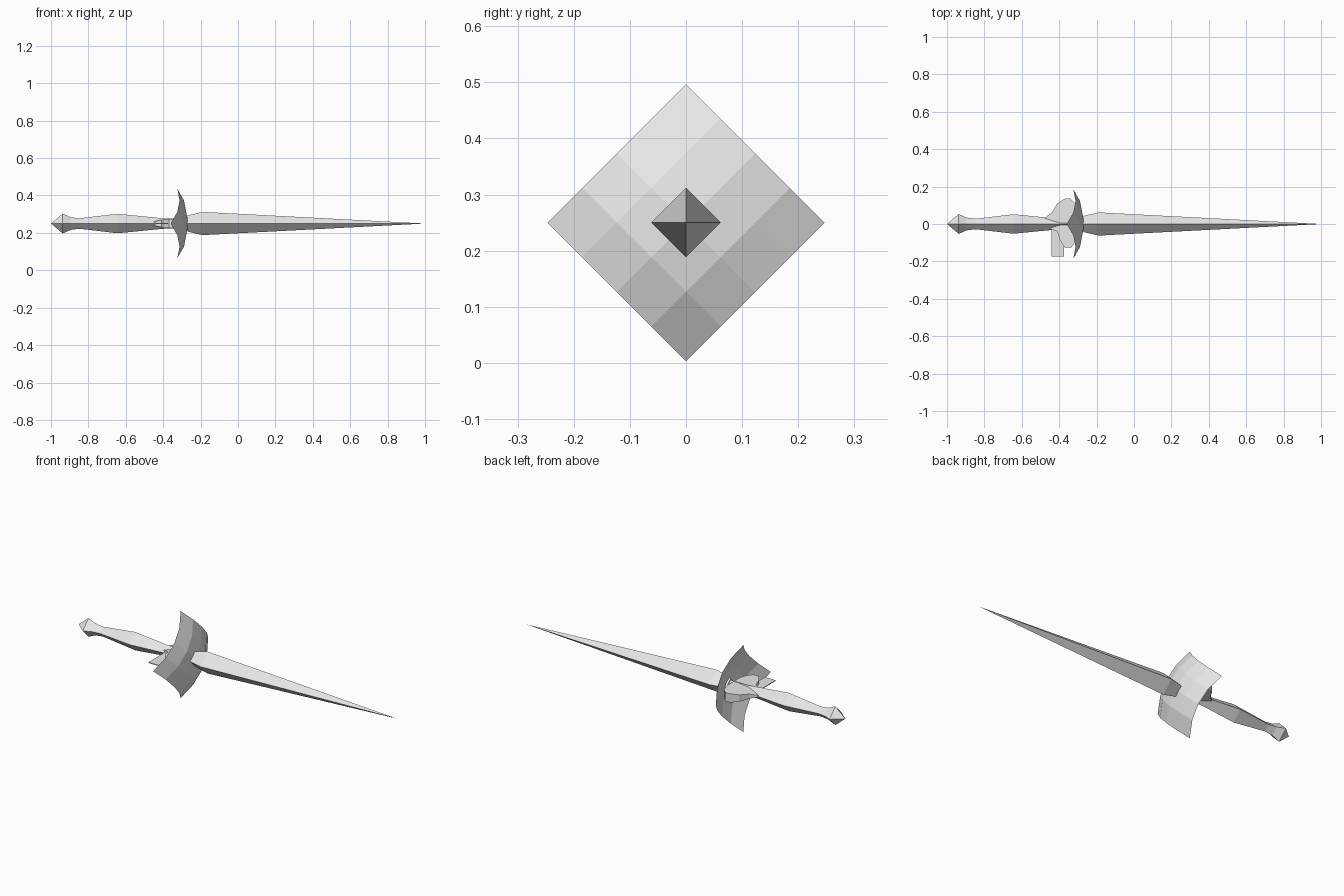
import bpy, bmesh

if "Cube" in bpy.data.objects:
    bpy.data.objects.remove(bpy.data.objects["Cube"])

AXIS_Z = 0.25

grey = bpy.data.materials.new("plain_grey")
grey.use_nodes = True
grey.diffuse_color = (0.8, 0.8, 0.8, 1)
grey.node_tree.nodes["Principled BSDF"].inputs["Base Color"].default_value = (0.8, 0.8, 0.8, 1)


def finish(name, bm):
    mesh = bpy.data.meshes.new(name)
    bm.to_mesh(mesh)
    bm.free()
    mesh.materials.append(grey)
    obj = bpy.data.objects.new(name, mesh)
    obj.location.z = AXIS_Z
    bpy.context.collection.objects.link(obj)
    return obj


def diamond_loft(name, profile):
    """Four-sided bar along x; profile holds (x, half width), zero makes a point."""
    bm = bmesh.new()
    rings = []
    for x, r in profile:
        if r == 0:
            rings.append([bm.verts.new((x, 0, 0))] * 4)
        else:
            rings.append([bm.verts.new((x, y * r, z * r))
                          for y, z in ((1, 0), (0, 1), (-1, 0), (0, -1))])
    for a, b in zip(rings, rings[1:]):
        for k in range(4):
            n = (k + 1) % 4
            bm.faces.new(list(dict.fromkeys((a[k], a[n], b[n], b[k]))))
    for ring in (rings[0], rings[-1]):
        if ring[0] is not ring[1]:
            bm.faces.new(ring)
    bmesh.ops.recalc_face_normals(bm, faces=bm.faces)
    return finish(name, bm)


def slab(name, outline, half_at):
    """Flat plate from an xy outline, with half thickness given by x."""
    bm = bmesh.new()
    top = [bm.verts.new((x, y, half_at(x))) for x, y in outline]
    low = [bm.verts.new((x, y, -half_at(x))) for x, y in outline]
    bm.faces.new(top)
    bm.faces.new(low[::-1])
    for k in range(len(top)):
        n = (k + 1) % len(top)
        bm.faces.new((top[k], low[k], low[n], top[n]))
    bmesh.ops.recalc_face_normals(bm, faces=bm.faces)
    return finish(name, bm)


# Blade and grip
diamond_loft("blade", [(-0.28, 0.036), (-0.262, 0.045), (-0.19, 0.062), (1, 0)])
diamond_loft("grip_and_pommel", [(-1, 0), (-0.937, 0.053), (-0.895, 0.034), (-0.847, 0.028),
                                 (-0.644, 0.052), (-0.39, 0.027), (-0.28, 0.027)])

# Domed guard: a square sheet turned on its corner, folded along level lines
bm = bmesh.new()
step = 0.0617
grid = {}
for i in range(5):
    for j in range(5):
        y, z = step * (i - j), step * (i + j - 4)
        grid[i, j] = bm.verts.new((-0.265 - 1.56 * (y * y + z * z), y, z))
for i in range(4):
    for j in range(4):
        right, left = grid[i + 1, j], grid[i, j + 1]
        bm.faces.new((grid[i, j], right, left))
        bm.faces.new((right, grid[i + 1, j + 1], left))
finish("guard", bm)

# Rounded finger lobes behind the guard
slab("finger_lobes",
     [(-0.48, 0.03), (-0.44, 0.06), (-0.41, 0.11), (-0.37, 0.135), (-0.34, 0.135),
      (-0.315, 0.11), (-0.3, 0.06), (-0.3, -0.06), (-0.315, -0.1), (-0.335, -0.125),
      (-0.37, -0.125), (-0.395, -0.09), (-0.41, -0.04), (-0.46, -0.02)],
     lambda x: min(0.025, 0.004 + (x + 0.48) * 0.22))

# Thin rectangular tab on the front side
slab("side_tab", [(-0.44, 0), (-0.44, -0.175), (-0.374, -0.175), (-0.374, 0)],
     lambda x: 0.002)
